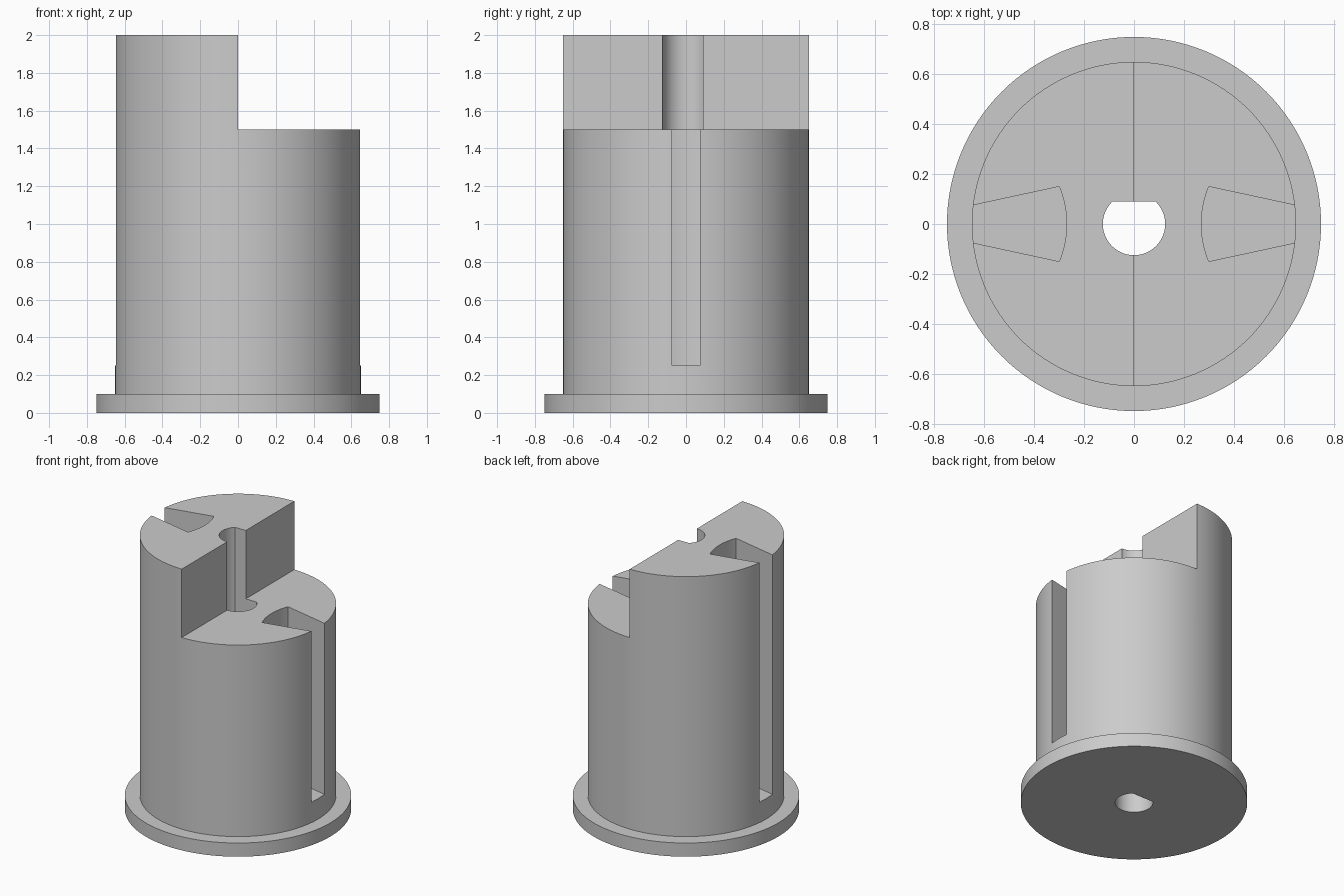
import bpy
import math

cube = bpy.data.objects.get("Cube")
if cube:
    bpy.data.objects.remove(cube, do_unlink=True)

grey = bpy.data.materials.new("plain_grey")
grey.use_nodes = True
colour = (0.6, 0.6, 0.6, 1)
grey.diffuse_color = colour
grey.node_tree.nodes["Principled BSDF"].inputs["Base Color"].default_value = colour

SEGMENTS = 128


def make_object(name, verts, faces):
    mesh = bpy.data.meshes.new(name)
    mesh.from_pydata(verts, [], faces)
    mesh.materials.append(grey)
    obj = bpy.data.objects.new(name, mesh)
    bpy.context.collection.objects.link(obj)
    return obj


def stack(name, rings):
    """Closed solid joining equal-length, counter-clockwise rings from bottom to top."""
    n = len(rings[0])
    faces = [tuple(reversed(range(n)))]
    for k in range(len(rings) - 1):
        for i in range(n):
            j = (i + 1) % n
            faces.append((k * n + i, k * n + j, (k + 1) * n + j, (k + 1) * n + i))
    faces.append(tuple(range((len(rings) - 1) * n, len(rings) * n)))
    return make_object(name, [v for ring in rings for v in ring], faces)


def prism(name, outline, bottom, top):
    return stack(name, [[(x, y, z) for x, y in outline] for z in (bottom, top)])


def arc(radius, start, end, steps, cx=0):
    angles = [start + (end - start) * i / steps for i in range(steps + 1)]
    return [(cx + radius * math.cos(a), radius * math.sin(a)) for a in angles]


def cut(target, cutter):
    cutter.hide_render = True
    mod = target.modifiers.new("cut", "BOOLEAN")
    mod.operation = "DIFFERENCE"
    mod.solver = "EXACT"
    mod.object = cutter
    bpy.context.view_layer.objects.active = target
    bpy.ops.object.modifier_apply(modifier=mod.name)
    bpy.data.objects.remove(cutter, do_unlink=True)


# Turned hub with a flange at its foot
profile = [(0.75, 0), (0.75, 0.1), (0.65, 0.1), (0.65, 2)]
hub = stack("flanged_hub", [
    [(x, y, z) for x, y in arc(r, 0, math.tau, SEGMENTS)[:-1]] for r, z in profile])

# Half of the top is stepped down
cut(hub, prism("step_cutter", [(0, -1), (1, -1), (1, 1), (0, 1)], 1.5, 2.2))

# D-shaped bore right through
flat = math.asin(0.09 / 0.125)
bore = arc(0.125, math.pi - flat, math.tau + flat, 48)
cut(hub, prism("bore_cutter", bore, -0.2, 2.2))

# Flared side slots with a curved inner wall, open at the rim
spread = math.asin(0.15 / 0.39)
inner = arc(0.39, math.pi - spread, math.pi + spread, 16, cx=0.66)
slot = inner + [(0.8, -0.042), (0.8, 0.042)]
for side in (1, -1):
    outline = [(side * x, side * y) for x, y in slot]
    cut(hub, prism("slot_cutter", outline, 0.25, 2.2))

# Smooth round walls, crisp edges
bpy.ops.object.select_all(action="DESELECT")
hub.select_set(True)
bpy.context.view_layer.objects.active = hub
bpy.ops.object.shade_smooth_by_angle(angle=math.radians(30))
